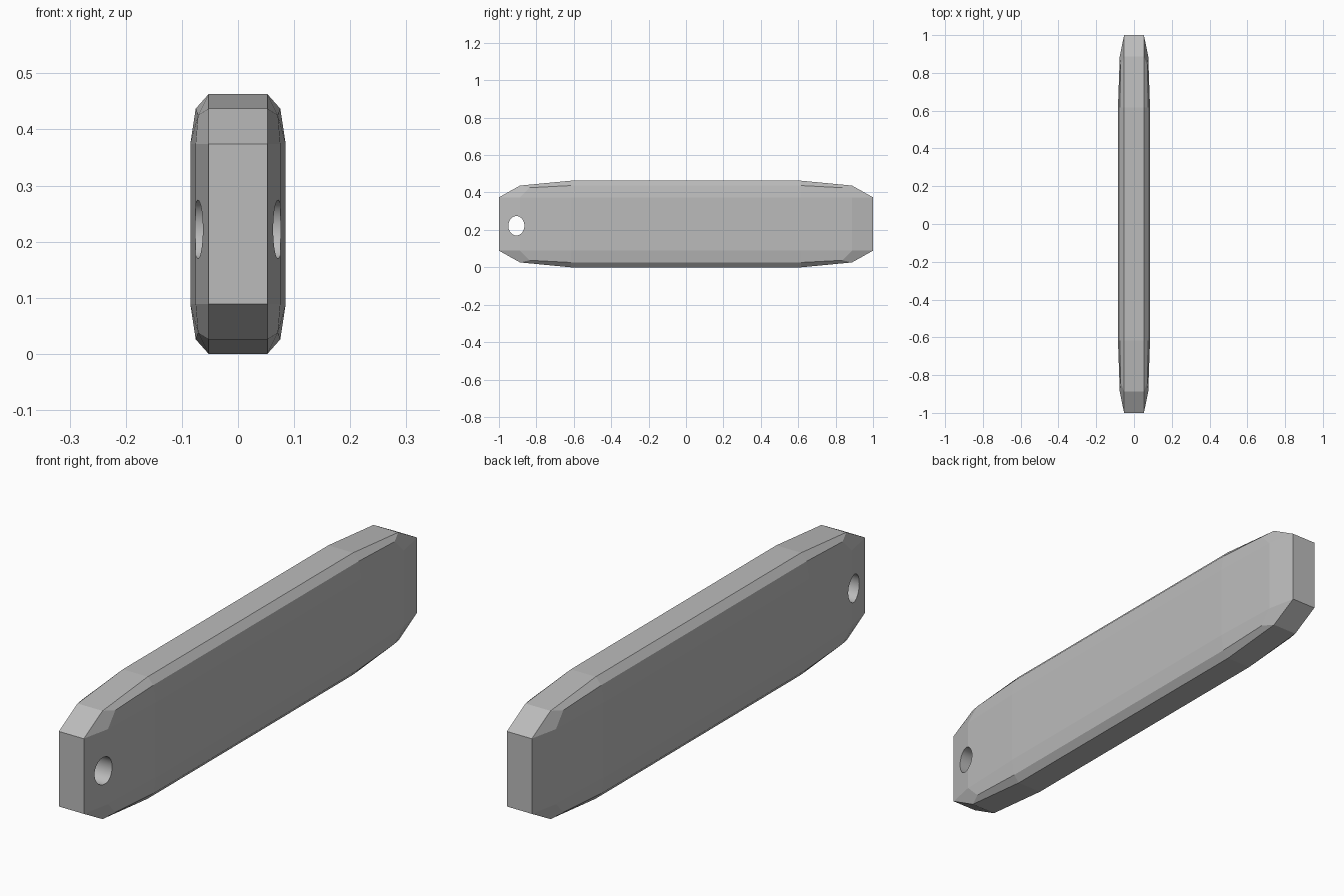
import bpy
import math

if "Cube" in bpy.data.objects:
    bpy.data.objects.remove(bpy.data.objects["Cube"])

HALF = (0.085, 1.0, 0.2315)   # half width, length and height
MID_Z = HALF[2]

grey = bpy.data.materials.new("mid grey")
grey.diffuse_color = (0.5, 0.5, 0.5, 1)
grey.use_nodes = True
grey.node_tree.nodes["Principled BSDF"].inputs["Base Color"].default_value = grey.diffuse_color

# Bar: a cube with two-step rounded edges, stretched afterwards
bpy.ops.mesh.primitive_cube_add(size=2)
bar = bpy.context.object
bar.name = "bar"
bar.data.materials.append(grey)
bevel = bar.modifiers.new("rounded_edges", 'BEVEL')
bevel.width = 0.384
bevel.segments = 2
bevel.limit_method = 'NONE'
bpy.ops.object.modifier_apply(modifier=bevel.name)
bar.scale = HALF
bar.location.z = MID_Z
bpy.ops.object.transform_apply(location=True, rotation=True, scale=True)
bpy.ops.object.shade_flat()

# Hole cutter: slightly oval, through the front end
bpy.ops.mesh.primitive_cylinder_add(vertices=32, radius=1, depth=0.4,
                                    location=(0, -0.907, 0.222),
                                    rotation=(0, math.pi / 2, 0))
cutter = bpy.context.object
cutter.name = "hole_cutter"
cutter.scale = (0.052, 0.043, 1)
bpy.ops.object.transform_apply(location=True, rotation=True, scale=True)
cutter.data.materials.append(grey)
for face in cutter.data.polygons:
    face.use_smooth = abs(face.normal.x) < 0.5
cutter.hide_render = True

# Cut the hole
bpy.context.view_layer.objects.active = bar
hole = bar.modifiers.new("hole", 'BOOLEAN')
hole.operation = 'DIFFERENCE'
hole.solver = 'EXACT'
hole.object = cutter
bpy.ops.object.modifier_apply(modifier=hole.name)
bpy.data.objects.remove(cutter)

# Keep the hole rim and the bar edges crisp
for edge in bar.data.edges:
    edge.use_edge_sharp = False
smooth = {p.index for p in bar.data.polygons if p.use_smooth}
users = {}
for p in bar.data.polygons:
    for key in p.edge_keys:
        users.setdefault(key, []).append(p.index in smooth)
for edge in bar.data.edges:
    edge.use_edge_sharp = not all(users.get(edge.key, [False]))
